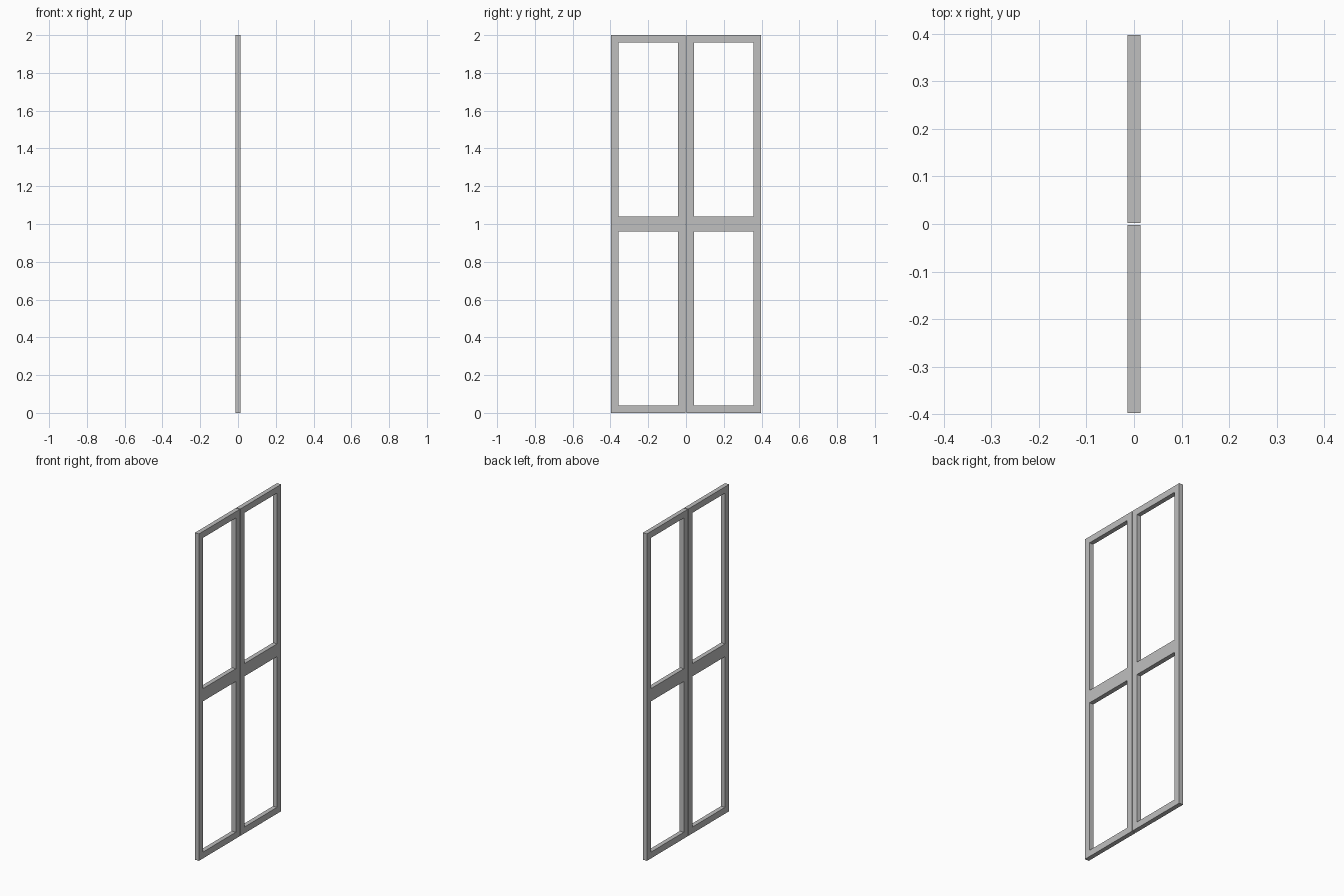
import bpy, bmesh

if "Cube" in bpy.data.objects:
    bpy.data.objects.remove(bpy.data.objects["Cube"])

HALF_T = 0.0137           # half thickness of a panel
Y_IN, Y_OUT = 0.0026, 0.397
STILE = 0.0385            # width of uprights
RAIL = 0.039              # height of end rails, half height of middle rail

grey = bpy.data.materials.new("grey frame")
grey.diffuse_color = (0.52, 0.52, 0.52, 1)
grey.use_nodes = True
grey.node_tree.nodes["Principled BSDF"].inputs["Base Color"].default_value = grey.diffuse_color


def door_frame(name, side):
    """One leaf: a flat lattice with two openings, extruded to thickness."""
    ys = sorted(side * v for v in (Y_IN, Y_IN + STILE, Y_OUT - STILE, Y_OUT))
    zs = [0, RAIL, 1 - RAIL, 1 + RAIL, 2 - RAIL, 2]
    bm = bmesh.new()
    grid = [[bm.verts.new((-HALF_T, y, z)) for z in zs] for y in ys]
    for i in range(3):
        for j in range(5):
            if i == 1 and j in (1, 3):      # window openings
                continue
            bm.faces.new((grid[i][j], grid[i + 1][j],
                          grid[i + 1][j + 1], grid[i][j + 1]))
    ext = bmesh.ops.extrude_face_region(bm, geom=bm.faces[:], use_keep_orig=True)
    moved = [g for g in ext["geom"] if isinstance(g, bmesh.types.BMVert)]
    bmesh.ops.translate(bm, verts=moved, vec=(2 * HALF_T, 0, 0))
    bmesh.ops.recalc_face_normals(bm, faces=bm.faces)
    mesh = bpy.data.meshes.new(name)
    bm.to_mesh(mesh)
    bm.free()
    mesh.materials.append(grey)
    bpy.context.collection.objects.link(bpy.data.objects.new(name, mesh))


# Two matching leaves with a thin gap between them
door_frame("front_leaf", -1)
door_frame("back_leaf", 1)
